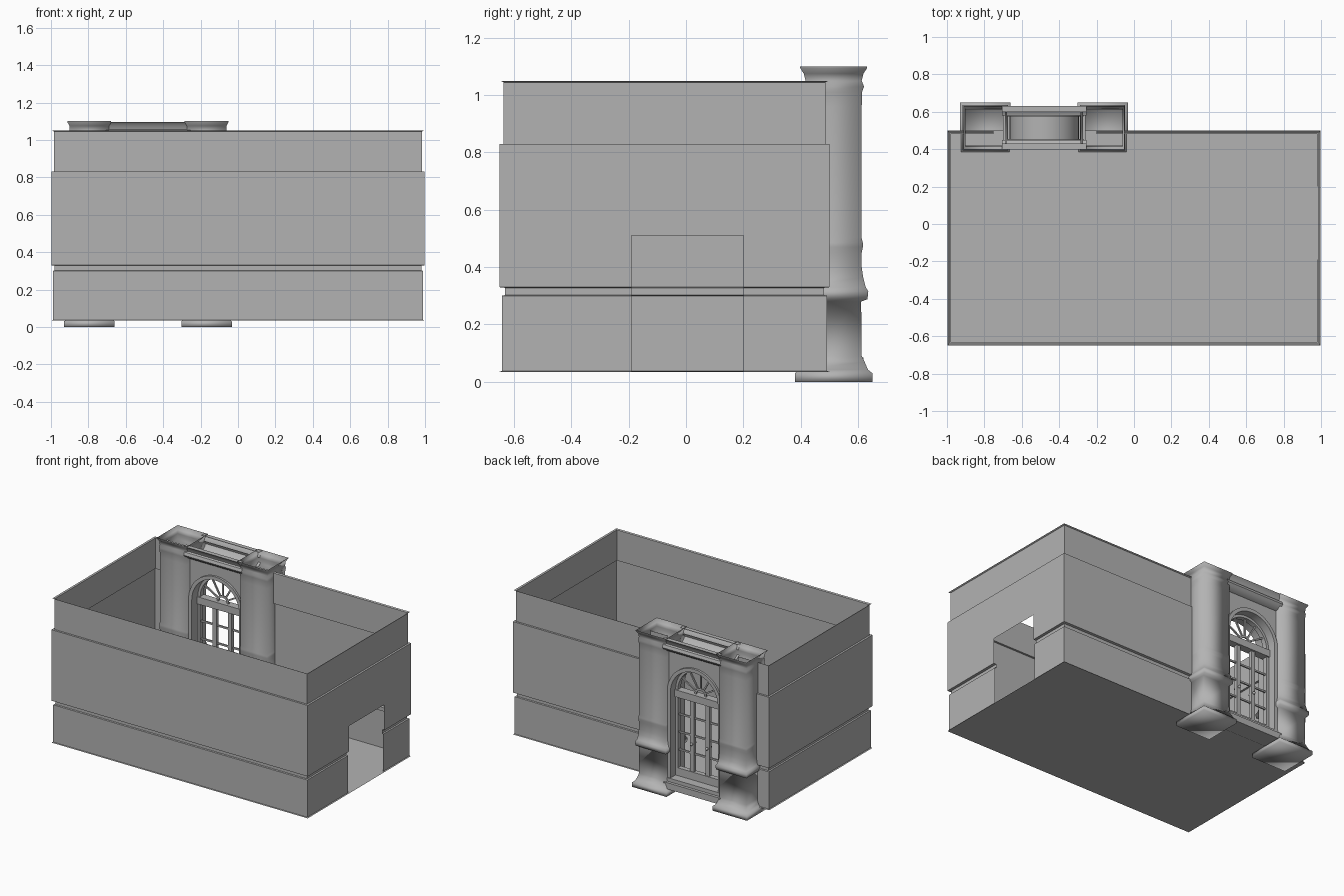
import bpy, bmesh, math
from mathutils import Vector, Matrix

if "Cube" in bpy.data.objects:
    bpy.data.objects.remove(bpy.data.objects["Cube"])

CX, CY = -0.48, 0.515          # centre of the window bay
SPRING, R = 0.715, 0.185       # arch spring height and opening radius
N = 20                         # arch segments

grey = bpy.data.materials.new("dark_grey")
grey.diffuse_color = (.45, .45, .45, 1)
grey.use_nodes = True
grey.node_tree.nodes["Principled BSDF"].inputs["Base Color"].default_value = grey.diffuse_color


def finish(name, bm, smooth=None):
    bmesh.ops.recalc_face_normals(bm, faces=bm.faces)
    me = bpy.data.meshes.new(name)
    bm.to_mesh(me)
    bm.free()
    me.materials.append(grey)
    ob = bpy.data.objects.new(name, me)
    bpy.context.collection.objects.link(ob)
    if smooth == "all":
        for p in me.polygons:
            p.use_smooth = True
    elif smooth:
        bpy.ops.object.select_all(action='DESELECT')
        ob.select_set(True)
        bpy.context.view_layer.objects.active = ob
        bpy.ops.object.shade_smooth_by_angle(angle=math.radians(smooth))
    return ob


def grid(bm, rows, skip=None, closed=False):
    """Skin a list of equally long point rows with quads."""
    vs = [[bm.verts.new(p) for p in row] for row in rows]
    n = len(vs[0])
    for i in range(len(vs) - 1):
        for j in range(n if closed else n - 1):
            if skip and skip(i, j):
                continue
            k = (j + 1) % n
            bm.faces.new((vs[i][j], vs[i][k], vs[i + 1][k], vs[i + 1][j]))
    return vs


def box(bm, x0, x1, y0, y1, z0, z1, rot=None):
    m = (Matrix.Translation(((x0 + x1) / 2, (y0 + y1) / 2, (z0 + z1) / 2))
         @ Matrix.Diagonal((x1 - x0, y1 - y0, z1 - z0, 1)))
    bmesh.ops.create_cube(bm, size=1, matrix=(rot or Matrix()) @ m)


def arch(r, y, zb):
    """Arch outline from the left foot over the top to the right foot."""
    pts = [Vector((CX - r, y, zb))]
    for i in range(N + 1):
        a = math.pi * (1 - i / N)
        pts.append(Vector((CX + r * math.cos(a), y, SPRING + r * math.sin(a))))
    return pts + [Vector((CX + r, y, zb))]


def arch_bar(bm, r0, r1, y0, y1, zb):
    """Rectangular bar following the arch."""
    ring = [arch(r0, y0, zb), arch(r1, y0, zb), arch(r1, y1, zb), arch(r0, y1, zb)]
    vs = grid(bm, list(zip(*ring)), closed=True)
    bm.faces.new(vs[0])
    bm.faces.new(vs[-1])


# Room walls: one profile (outward offset, height) swept round an open path
X, YF, YB = 0.998, -0.65, 0.50
profile = [(0, .035), (-.008, .038), (-.008, .30), (-.018, .302), (-.018, .328),
           (0, .33), (0, .51), (0, .83), (-.014, .83), (-.014, 1.045), (-.004, 1.05)]
path = [((-.20, YB), (0, 1)), ((X, YB), (1, 1)), ((X, .20), (1, 0)), ((X, -.19), (1, 0)),
        ((X, YF), (1, -1)), ((-X, YF), (-1, -1)), ((-X, YB), (-1, 1)), ((-.75, YB), (0, 1))]
bm = bmesh.new()
rows = [[(x + o * dx, y + o * dy, z) for (x, y), (dx, dy) in path] for o, z in profile]
grid(bm, rows, skip=lambda i, j: j == 2 and profile[i + 1][1] <= .511)   # doorway
finish("room_walls", bm)

# Floor
bm = bmesh.new()
bm.faces.new([bm.verts.new((x, y, .035)) for x, y in ((-X, YF), (X, YF), (X, YB), (-X, YB))])
finish("room_floor", bm)

# Square moulded columns either side of the window, hollow at the top
column = [(.135, 0), (.135, .03), (.12, .042), (.108, .07), (.098, .09), (.096, .28),
          (.118, .288), (.121, .315), (.112, .33), (.103, .365), (.098, .40), (.098, .45),
          (.102, .47), (.102, .485), (.097, .505), (.098, .96), (.099, 1.01),
          (.106, 1.03), (.098, 1.05), (.104, 1.075), (.117, 1.095), (.117, 1.10)]
for name, cx in (("left_column", -.795), ("right_column", -.168)):
    bm = bmesh.new()
    rows = [[(cx + sx * max(h, .106), CY + sy * h, z)
             for sx, sy in ((-1, -1), (1, -1), (1, 1), (-1, 1))] for h, z in column]
    vs = grid(bm, rows, closed=True)
    bm.faces.new(vs[0])
    finish(name, bm, "all")

# Wall between the columns with arched opening and soffit
W, TOP, ZB = .22, 1.0, .04
YI, YO = CY - .065, CY + .065
bm = bmesh.new()
for y in (YI, YO):
    head = arch(R, y, ZB)[1:-1]
    grid(bm, [head, [Vector((p.x, y, TOP)) for p in head]])
    for s in (-1, 1):
        grid(bm, [[(CX + s * R, y, z) for z in (ZB, SPRING, TOP)],
                  [(CX + s * W, y, z) for z in (ZB, SPRING, TOP)]])
grid(bm, [arch(R, YI, ZB), arch(R, YO, ZB)])
finish("arch_wall", bm, 30)

# Raised moulding round the arch on both faces
bm = bmesh.new()
arch_bar(bm, R, R + .025, YO - .005, YO + .015, .09)
arch_bar(bm, R, R + .025, YI - .015, YI + .005, .09)
finish("arch_moulding", bm, 30)

# Cornices over the arch, outside and inside
cornice = [(.065, .995), (.08, 1.0), (.10, 1.015), (.112, 1.03),
           (.105, 1.05), (.092, 1.055), (.10, 1.08), (.117, 1.095), (.085, 1.095)]
for name, s in (("outer_cornice", 1), ("inner_cornice", -1)):
    bm = bmesh.new()
    grid(bm, [[(CX + dx, CY + s * o, z) for o, z in cornice] for dx in (-.225, .225)])
    finish(name, bm, 40)

# Sill
bm = bmesh.new()
box(bm, CX - W, CX + W, CY - .10, CY + .105, .04, .085)
box(bm, CX - W, CX + W, CY - .08, CY + .085, .085, .11)
finish("window_sill", bm)

# Window frame, rails and mullions
bm = bmesh.new()
y0, y1 = CY - .012, CY + .022
arch_bar(bm, R - .018, R, y0, y1, .11)
box(bm, CX - R, CX + R, y0 - .01, y1 + .01, .665, SPRING)
box(bm, CX - R, CX + R, y0, y1, .11, .165)
for dx in (-.06, .06):
    box(bm, CX + dx - .015, CX + dx + .015, y0 + .005, y1 - .005, .16, .67)
finish("window_frame", bm, 30)

# Thin glazing bars and fanlight spokes
bm = bmesh.new()
ym0, ym1 = CY, CY + .01
for z in (.29, .415, .54):
    box(bm, CX - R + .01, CX + R - .01, ym0, ym1, z - .006, z + .006)
for i in range(1, 6):
    rot = (Matrix.Translation((CX, 0, SPRING)) @ Matrix.Rotation(-math.pi * i / 6, 4, 'Y'))
    box(bm, .04, R - .012, ym0, ym1, -.005, .005, rot)
arch_bar(bm, .033, .046, ym0, ym1, SPRING - .01)
finish("glazing_bars", bm, 30)

# Window knobs
bm = bmesh.new()
for dx in (-.06, .06):
    for y in (y0 - .003, y1 + .003):
        bmesh.ops.create_uvsphere(bm, u_segments=12, v_segments=8, radius=.01,
                                  matrix=Matrix.Translation((CX + dx, y, .36)))
finish("window_knobs", bm, "all")
